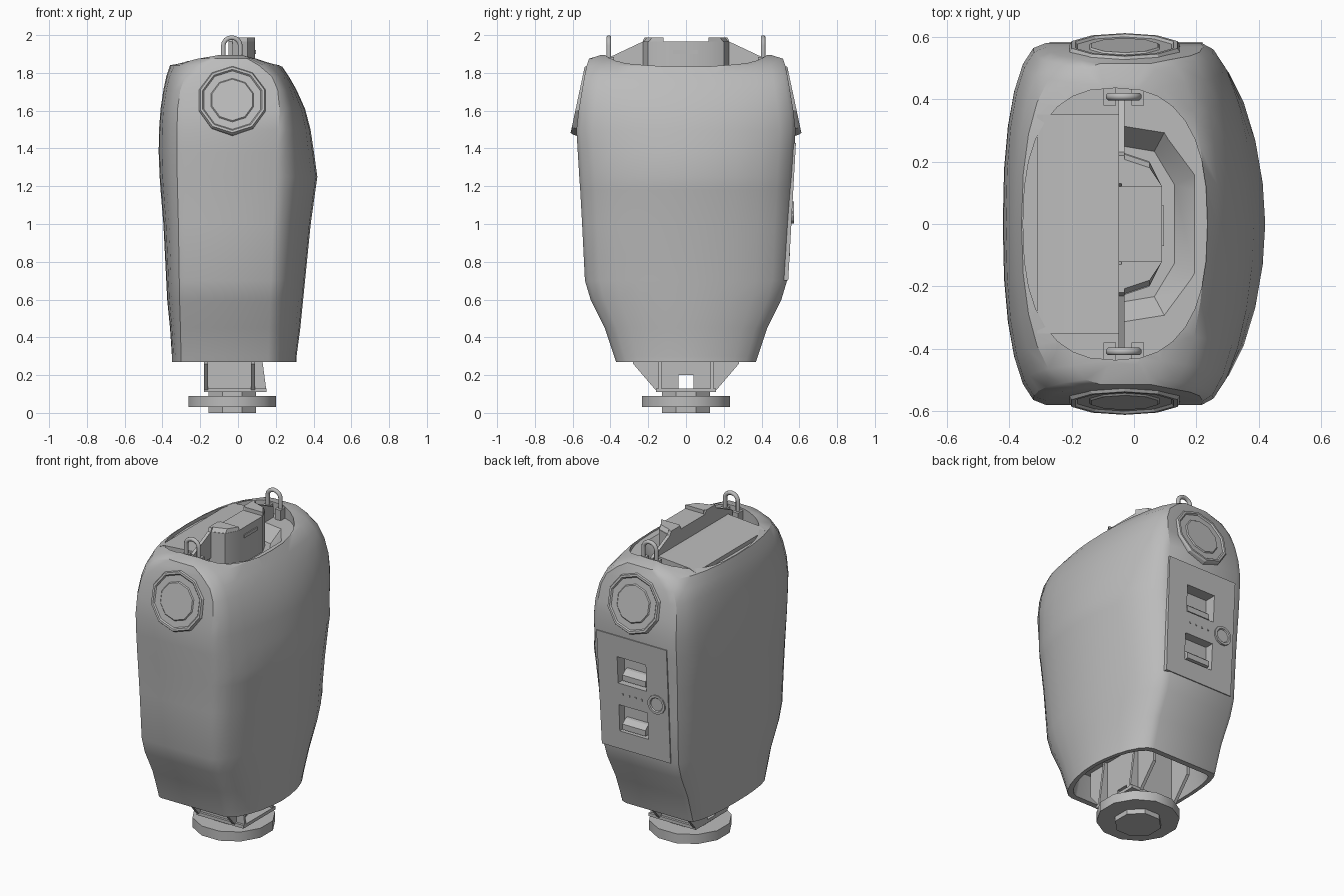
import bpy, bmesh, math
from mathutils import Matrix, Vector

cube = bpy.data.objects.get("Cube")
if cube:
    bpy.data.objects.remove(cube)

grey = bpy.data.materials.new("plain grey")
grey.use_nodes = True
COLOUR = (0.5, 0.5, 0.5, 1)
grey.diffuse_color = COLOUR
grey.node_tree.nodes["Principled BSDF"].inputs["Base Color"].default_value = COLOUR


def loft(name, rings, smooth=30, matrix=None):
    """Skin a list of equal-length closed rings and cap both ends."""
    bm = bmesh.new()
    loops = [[bm.verts.new(p) for p in ring] for ring in rings]
    n = len(loops[0])
    for a, b in zip(loops, loops[1:]):
        for i in range(n):
            j = (i + 1) % n
            bm.faces.new((a[i], a[j], b[j], b[i]))
    bm.faces.new(loops[0][::-1])
    bm.faces.new(loops[-1])
    if matrix:
        bm.transform(matrix)
    bmesh.ops.recalc_face_normals(bm, faces=bm.faces)
    me = bpy.data.meshes.new(name)
    bm.to_mesh(me)
    bm.free()
    me.materials.append(grey)
    ob = bpy.data.objects.new(name, me)
    bpy.context.collection.objects.link(ob)
    finish(ob, smooth)
    return ob


def finish(ob, angle):
    ob.data.shade_smooth()
    ob.data.set_sharp_from_angle(angle=math.radians(angle))


def prism(name, axis, outline, lo, hi):
    """Extrude a 2D outline along the named axis."""
    place = {"x": lambda p, t: (t, *p), "y": lambda p, t: (p[0], t, p[1]),
             "z": lambda p, t: (*p, t)}[axis]
    return loft(name, [[place(p, t) for p in outline] for t in (lo, hi)])


def box(name, x, y, z):
    (x0, x1), (y0, y1) = sorted(x), sorted(y)
    return prism(name, "z", [(x0, y0), (x1, y0), (x1, y1), (x0, y1)], *z)


def circle(r, h, n):
    return [(r * math.cos(math.tau * (i + .5) / n), r * math.sin(math.tau * (i + .5) / n), h)
            for i in range(n)]


def cut(target, cutter, keep=False):
    mod = target.modifiers.new("cut", "BOOLEAN")
    mod.operation, mod.solver, mod.object = "DIFFERENCE", "EXACT", cutter
    bpy.context.view_layer.objects.active = target
    bpy.ops.object.modifier_apply(modifier=mod.name)
    if not keep:
        bpy.data.objects.remove(cutter)
    finish(target, 30)


# Body section: flat front and back joined by bulging sides
def section(z, xl, xa, xb, xr, y, scale=1.0, steps=12):
    def side(x0, x1, power):
        pts = []
        for i in range(steps + 1):
            a = math.pi * (i / steps - .5)
            c, s = max(math.cos(a), 0), math.sin(a)
            pts.append((x0 + (x1 - x0) * c ** (2 / power),
                        y * math.copysign(abs(s) ** (2 / power), s)))
        return pts
    pts = side(xb, xr, 1.85) + side(xa, xl, 2.3)[::-1]
    return [(-.03 + (px + .03) * scale, py * scale, z) for px, py in pts]


body = loft("body_shell", [
    section(.42, -.35, -.28, .16, .31, .36, .86),
    section(.27, -.35, -.28, .16, .31, .36, .93),
    section(.27, -.35, -.28, .16, .31, .37),
    section(.30, -.35, -.28, .16, .31, .38),
    section(.45, -.36, -.28, .165, .33, .43),
    section(.60, -.375, -.28, .17, .345, .505),
    section(.70, -.38, -.28, .175, .355, .535),
    section(1.0, -.395, -.28, .185, .385, .55),
    section(1.18, -.41, -.28, .195, .41, .56),
    section(1.25, -.415, -.28, .2, .42, .565),
    section(1.38, -.42, -.28, .205, .402, .573),
    section(1.50, -.418, -.28, .215, .384, .58),
    section(1.61, -.41, -.28, .22, .355, .567),
    section(1.71, -.395, -.265, .21, .31, .55),
    section(1.78, -.38, -.235, .18, .27, .538),
    section(1.84, -.36, -.17, .11, .23, .525),
    section(1.875, -.26, -.11, .05, .13, .513),
    section(1.895, -.14, -.08, .01, .05, .45)])

# Oval recess in the top, with a deeper stepped bowl on one side
def oval(cx, rx, ry, power, n=32):
    pts = []
    for i in range(n):
        c, s = math.cos(math.tau * i / n), math.sin(math.tau * i / n)
        pts.append((cx + rx * math.copysign(abs(c) ** (2 / power), c),
                    ry * math.copysign(abs(s) ** (2 / power), s)))
    return pts


cut(body, prism("recess_cutter", "z", oval(-.06, .295, .435, 2.5), 1.82, 2.1))


def half_octagon(x, y, z):
    return [(-.04, -y, z), (x * .5, -y * .93, z), (x, -y * .5, z),
            (x, y * .5, z), (x * .5, y * .93, z), (-.04, y, z)]


cut(body, loft("bowl_cutter", [half_octagon(.13, .25, 1.74), half_octagon(.21, .33, 1.84)]))

# Top cover, upright wall and grip block
prism("top_cover", "y", [(-.31, 1.8), (-.31, 1.845), (-.27, 1.862), (-.04, 1.88), (-.04, 1.8)],
      -.35, .35)
half = [(.4, 1.8), (.4, 1.885), (.23, 1.965), (.22, 1.988), (.13, 1.988), (.12, 1.965)]
prism("top_wall", "x", half + [(-y, z) for y, z in half[::-1]], -.05, -.03)
prism("grip_block", "z", [(-.04, -.23), (.05, -.2), (.09, -.12), (.09, .12), (.05, .2), (-.04, .23)],
      1.74, 1.965)
for s in (-1, 1):
    loft("grip_end", [[(-.04, s * .12, z), (.09, s * .12, z), (.05, s * y, z), (-.04, s * (y + .03), z)]
                      for z, y in ((1.96, .2), (1.988, .18))])
box("grip_slot_plate", (.088, .096), (-.07, .06), (1.9, 1.92))

# Lifting loops, swept along an arch
def lifting_loop(y):
    path = [(.045, 1.85)] + [(.045 * math.cos(a), 1.945 + .042 * math.sin(a))
                             for a in (math.pi * i / 8 for i in range(9))] + [(-.045, 1.85)]
    rings = []
    for i, p in enumerate(path):
        a, b = path[max(i - 1, 0)], path[min(i + 1, len(path) - 1)]
        t = Vector((b[0] - a[0], 0, b[1] - a[1])).normalized()
        side = t.cross(Vector((0, 1, 0)))
        rings.append([Vector((p[0] - .033, y, p[1])) + side * u + Vector((0, v, 0))
                      for u, v, _ in circle(.013, 0, 8)])
    loft("lifting_loop", rings, 50)


for s in (-1, 1):
    lifting_loop(s * .408)
    for x in (-.078, .012):
        box("loop_foot", (x - .02, x + .02), (s * .38, s * .435), (1.81, 1.885))

# Tilted round caps on the front and back
for s in (-1, 1):
    turn = Matrix.Translation((-.03, s * .562, 1.655)) @ Matrix.Rotation(-s * math.radians(90 - 12), 4, "X")
    loft("round_cap", [circle(r, h, 10) for r, h in (
        (.19, -.05), (.185, 0), (.178, .012), (.165, .012), (.158, .004), (.118, .004), (.112, .01))],
        20, turn)

# Service panel on the back, with two pockets and a round lock
panel = loft("service_panel", [
    [(x, y, z) for x, z, y in ((-.27, .7, lo), (.21, .7, lo), (.22, 1.43, hi), (-.27, 1.43, hi))]
    for lo, hi in ((.46, .46), (.541, .582))])
for z in (.9, 1.21):
    for target in (body, panel):
        cut(target, box("pocket_cutter", (-.12, .08), (.5, .7), (z - .085, z + .085)))
    prism("pocket_latch", "x", [(.44, z - .08), (.55, z - .07), (.55, z - .035), (.52, z - .01), (.44, z)],
          -.1, .06)
    bpy.context.object
to_back = Matrix.Translation((-.19, .561, 1.06)) @ Matrix.Rotation(-math.pi / 2, 4, "X")
loft("round_lock", [circle(r, h, 12) for r, h in ((.06, -.03), (.06, .01), (.045, .01), (.04, .003))],
     20, to_back)
for i in range(4):
    box("panel_rivet", (-.09 + i * .045, -.08 + i * .045), (.54, .566), (1.055, 1.065))

# Bracket under the body
box("bracket_base", (-.18, .15), (-.16, .16), (.11, .13))
for s in (-1, 1):
    prism("bracket_side", "y", [(-.18, .12), (.15, .12), (.11, .42), (-.18, .42)], s * .13, s * .145)
    for x in (-.18, .07):
        box("bracket_cheek", (x, x + .02), (s * .04, s * .14), (.12, .42))
        prism("bracket_web", "x", [(s * .13, .12), (s * .16, .12), (s * .28, .26), (s * .28, .42), (s * .13, .42)],
              x, x + .02)
for x in (-.18, .07):
    box("bracket_header", (x, x + .02), (-.05, .05), (.2, .42))

# Round foot
axis = Matrix.Translation((-.03, 0, 0))
loft("foot_hub", [circle(.137, h, 8) for h in (0, .11)], 20, axis)
loft("foot_disc", [circle(.24, h, 12) for h in (.03, .09)], 35, axis)
